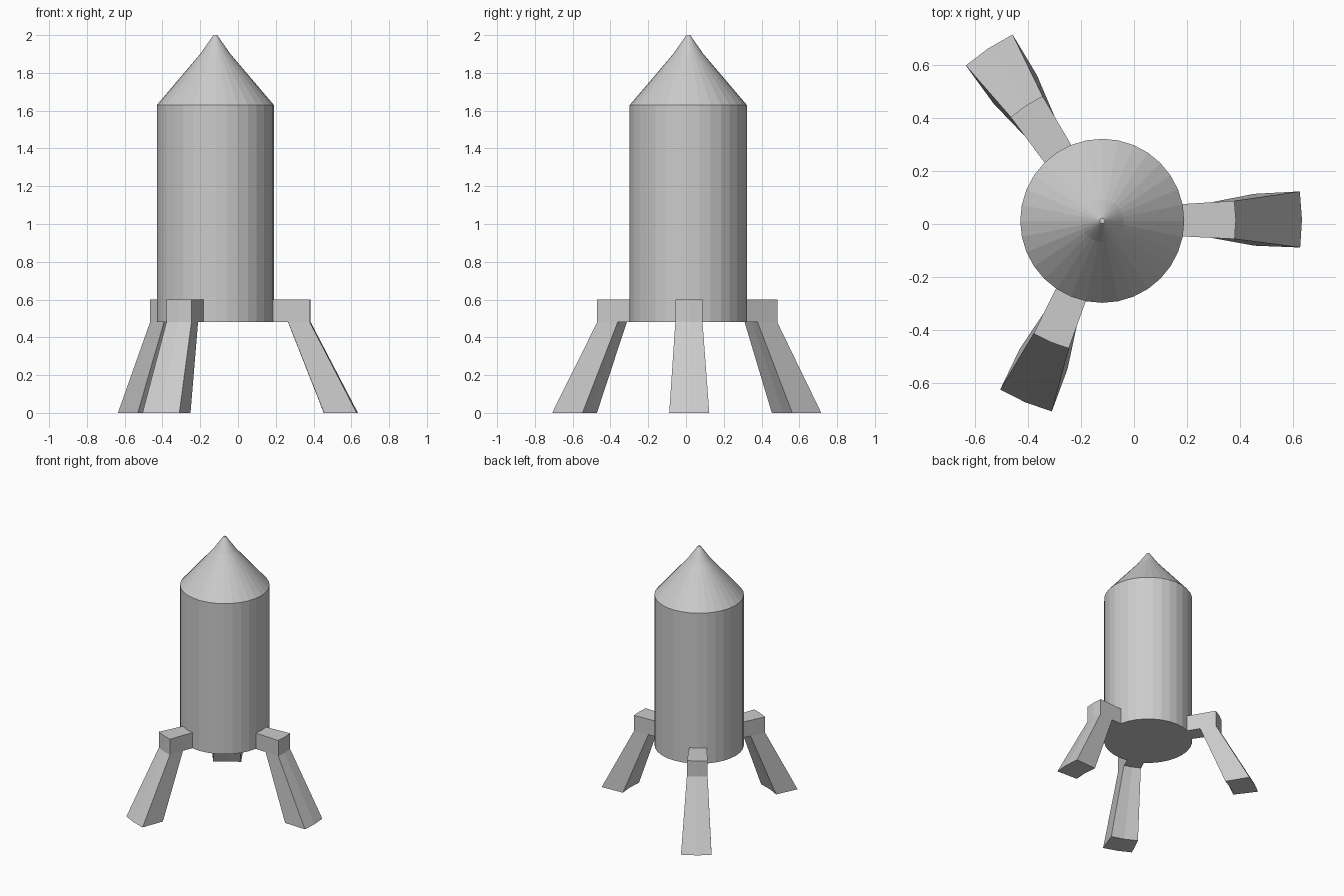
import bpy, bmesh, math

if "Cube" in bpy.data.objects:
    bpy.data.objects.remove(bpy.data.objects["Cube"])

CX, CY = -0.12, 0.012   # body axis
SIDES = 32


def make_object(name, bm):
    bmesh.ops.recalc_face_normals(bm, faces=bm.faces[:])
    mesh = bpy.data.meshes.new(name)
    bm.to_mesh(mesh)
    bm.free()
    obj = bpy.data.objects.new(name, mesh)
    obj.location = (CX, CY, 0)
    bpy.context.collection.objects.link(obj)
    return obj


def lathe(name, profile):
    """Closed faceted solid from (radius, height) points."""
    bm = bmesh.new()
    rings = [[bm.verts.new((r * math.cos(2 * math.pi * i / SIDES),
                            r * math.sin(2 * math.pi * i / SIDES), z))
              for i in range(SIDES)] for r, z in profile]
    for a, b in zip(rings, rings[1:]):
        for i in range(SIDES):
            k = (i + 1) % SIDES
            bm.faces.new((a[i], a[k], b[k], b[i]))
    bm.faces.new(rings[0])
    bm.faces.new(rings[-1])
    return make_object(name, bm)


# leg side profile: radius from axis, height, half width
LEG = [(0.29, 0.60, 0.060), (0.505, 0.60, 0.072), (0.505, 0.48, 0.072),
       (0.755, 0.0, 0.106), (0.583, 0.0, 0.098), (0.39, 0.48, 0.062),
       (0.29, 0.48, 0.060)]


def leg(name, angle, reach):
    """Bent leg with gently curved outer and inner faces."""
    bm = bmesh.new()
    cols = []
    for side in (-1, 0, 1):
        col = []
        for r, z, half in LEG:
            y = side * half
            x = math.sqrt((r * reach) ** 2 - y * y)
            col.append(bm.verts.new((x, y, z)))
        cols.append(col)
    n = len(LEG)
    for a, b in zip(cols, cols[1:]):
        for i in range(n):
            k = (i + 1) % n
            bm.faces.new((a[i], a[k], b[k], b[i]))
    # side walls: block and slanted strut
    for c in (cols[0], cols[2]):
        bm.faces.new((c[0], c[1], c[2], c[5], c[6]))
        bm.faces.new((c[2], c[3], c[4], c[5]))
    obj = make_object(name, bm)
    obj.rotation_euler.z = math.radians(angle)
    return obj


# cylindrical tank and pointed nose as one shell
lathe("rocket_body", [(0.31, 0.48), (0.31, 1.63), (0.08, 1.90), (0.01, 2.0)])

# three splayed legs
for name, angle, reach in (("right_leg", 0.4, 1.0),
                           ("back_left_leg", 123.5, 1.035),
                           ("front_left_leg", 247.0, 0.987)):
    leg(name, angle, reach)
